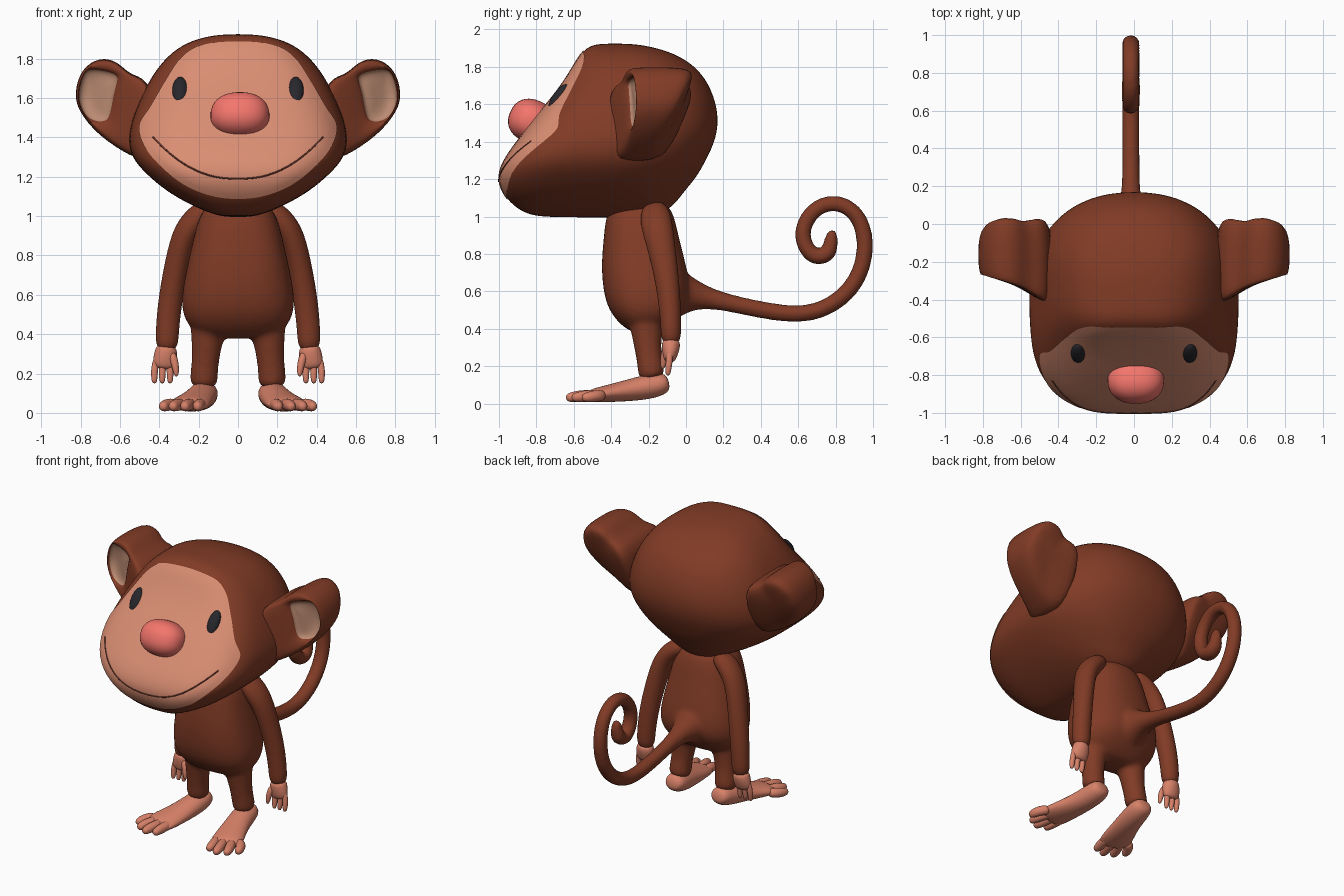
import bpy, bmesh, math
from mathutils import Vector, Matrix
from mathutils.bvhtree import BVHTree

if "Cube" in bpy.data.objects:
    bpy.data.objects.remove(bpy.data.objects["Cube"])


def material(name, rgb):
    m = bpy.data.materials.new(name)
    m.diffuse_color = (*rgb, 1)
    m.use_nodes = True
    m.node_tree.nodes["Principled BSDF"].inputs["Base Color"].default_value = m.diffuse_color
    return m


FUR = material("fur", (0.22, 0.044, 0.019))
FACE = material("face_skin", (0.70, 0.27, 0.17))
SKIN = material("hand_skin", (0.68, 0.22, 0.14))
EAR = material("ear_skin", (0.50, 0.26, 0.17))
NOSE = material("nose_pink", (0.90, 0.18, 0.15))
BLACK = material("eye_black", (0.02, 0.02, 0.025))
LINE = material("mouth_line", (0.16, 0.04, 0.025))


def finish(name, bm, mats, mirror=False, sub=0):
    bmesh.ops.recalc_face_normals(bm, faces=bm.faces[:])
    for f in bm.faces:
        f.smooth = True
    me = bpy.data.meshes.new(name)
    bm.to_mesh(me)
    bm.free()
    for m in mats:
        me.materials.append(m)
    ob = bpy.data.objects.new(name, me)
    bpy.context.collection.objects.link(ob)
    if mirror:
        ob.modifiers.new("mirror", 'MIRROR').use_mirror_merge = False
    if sub:
        s = ob.modifiers.new("subdivide", 'SUBSURF')
        s.levels = s.render_levels = sub
    return ob


def ring(c, u, v, n_back=2.0, n_front=2.0, seg=16):
    # superellipse with half axes u and v, own squareness on each side of u
    pts = []
    for i in range(seg):
        a = 2 * math.pi * i / seg
        e = 2 / (n_back if math.sin(a) > 0 else n_front)
        s, t = [math.copysign(abs(q) ** e, q) for q in (math.cos(a), math.sin(a))]
        pts.append(c + u * s + v * t)
    return pts


def slices(rows, n_back, n_front, seg=24):
    # horizontal rings from rows of (z, front y, back y, half width)
    return [ring(Vector((0, (f + b) / 2, z)), Vector((w, 0, 0)), Vector((0, (b - f) / 2, 0)),
                 n_back, n_front, seg) for z, f, b, w in rows]


def tube(pts, seg=12):
    # rings along a path of (x, y, z, radius[, second radius])
    cs = [Vector(p[:3]) for p in pts]
    rings = []
    for i, p in enumerate(pts):
        t = (cs[min(i + 1, len(cs) - 1)] - cs[max(i - 1, 0)]).normalized()
        u = Vector((1, 0, 0))
        u = (u - t * u.dot(t)).normalized()
        rings.append(ring(cs[i], u * p[3], t.cross(u) * p[-1], seg=seg))
    return rings


def loft(name, shells, mats, mirror=False, sub=2, tip_mat=0, tip_bands=0):
    bm = bmesh.new()
    for rings in shells:
        vs = [[bm.verts.new(co) for co in r] for r in rings]
        k = len(vs[0])
        for j, (a, b) in enumerate(zip(vs, vs[1:])):
            for i in range(k):
                f = bm.faces.new((a[i], a[(i + 1) % k], b[(i + 1) % k], b[i]))
                f.material_index = tip_mat if j >= len(vs) - 1 - tip_bands else 0
        bm.faces.new(vs[0])
        bm.faces.new(vs[-1]).material_index = tip_mat
    return finish(name, bm, mats, mirror, sub)


def blob(name, loc, scale, mat, tilt=0, boxy=1.0, mirror=False):
    bm = bmesh.new()
    bmesh.ops.create_uvsphere(bm, u_segments=32, v_segments=20, radius=1)
    m = Matrix.Translation(loc) @ Matrix.Rotation(tilt, 4, 'X')
    for v in bm.verts:
        v.co = m @ Vector([s * math.copysign(abs(c) ** boxy, c) for c, s in zip(v.co, scale)])
    return finish(name, bm, [mat], mirror)


# Head: stacked slices, square slanted face and rounded back
head = loft("head", [slices([
    (1.925, -0.46, -0.30, 0.07), (1.91, -0.52, -0.19, 0.18), (1.87, -0.565, -0.05, 0.29),
    (1.79, -0.61, 0.07, 0.385), (1.68, -0.68, 0.14, 0.46), (1.55, -0.79, 0.178, 0.52),
    (1.42, -0.89, 0.168, 0.565), (1.30, -0.98, 0.11, 0.55), (1.21, -1.01, 0.06, 0.465),
    (1.13, -0.985, -0.01, 0.37), (1.06, -0.93, -0.06, 0.25), (1.01, -0.85, -0.14, 0.13),
    (0.995, -0.74, -0.25, 0.06)], 2.25, 3.5, 28)], [FUR])
bpy.context.view_layer.update()
surface = BVHTree.FromObject(head, bpy.context.evaluated_depsgraph_get())


def on_face(x, z, lift=0.005):
    # point on the front of the head
    co, no, _, _ = surface.ray_cast(Vector((x, -2, z)), Vector((0, 1, 0)))
    if co is None:
        co, no, _, _ = surface.find_nearest(Vector((x, -0.8, z)))
    return co + no * lift


# Face patch draped over the head
half = [(0, 1.885), (0.19, 1.865), (0.29, 1.80), (0.365, 1.69), (0.44, 1.56), (0.50, 1.45),
        (0.45, 1.32), (0.30, 1.18), (0.15, 1.11), (0, 1.09)]
loop = [Vector(p) for p in half] + [Vector((-x, z)) for x, z in half[-2:0:-1]]
outline = []
for i in range(len(loop)):
    a, b, c, d = [loop[(i + k) % len(loop)] for k in (-1, 0, 1, 2)]
    for t in (0, 0.2, 0.4, 0.6, 0.8):
        outline.append(0.5 * (2 * b + (c - a) * t + (2 * a - 5 * b + 4 * c - d) * t * t
                              + (3 * b - a - 3 * c + d) * t ** 3))
mid = Vector((0, 1.47))
bm = bmesh.new()
grid = [[bm.verts.new(on_face(*(mid + (p - mid) * k / 18))) for p in outline] for k in range(1, 19)]
n = len(outline)
bm.faces.new(grid[0])
for a, b in zip(grid, grid[1:]):
    for i in range(n):
        bm.faces.new((a[i], b[i], b[(i + 1) % n], a[(i + 1) % n]))
finish("face", bm, [FACE])

# Mouth line
cu = bpy.data.curves.new("mouth", 'CURVE')
cu.dimensions = '3D'
cu.bevel_depth = 0.004
sp = cu.splines.new('POLY')
sp.points.add(40)
for i, p in enumerate(sp.points):
    x = -0.43 + 0.86 * i / 40
    p.co = (*on_face(x, 1.19 + 0.21 * abs(x / 0.43) ** 2.3), 1)
cu.materials.append(LINE)
bpy.context.collection.objects.link(bpy.data.objects.new("mouth", cu))

# Nose and eyes
blob("nose", (0.01, -0.825, 1.51), (0.15, 0.125, 0.115), NOSE, tilt=-0.4, boxy=0.88)
blob("eyes", on_face(0.295, 1.64, -0.005), (0.04, 0.03, 0.083), BLACK, tilt=-0.6, mirror=True)

# Ears: thick cups flaring into the head, with a recessed inner panel
outer = [(0.42, 1.70), (0.545, 1.71), (0.61, 1.79), (0.705, 1.81), (0.80, 1.75), (0.835, 1.62),
         (0.81, 1.53), (0.72, 1.42), (0.595, 1.33), (0.42, 1.24)]
inner = [(0.63, 1.63), (0.605, 1.70), (0.62, 1.73), (0.75, 1.755), (0.785, 1.73), (0.815, 1.62),
         (0.80, 1.55), (0.76, 1.485), (0.67, 1.47), (0.645, 1.52)]


def ear_front(x):
    return -0.36 + max(x - 0.5, 0) * 0.3 - max(0.55 - x, 0) * 0.6


def ear_back(x, z):
    return -0.16 + (z - 1.34) * 0.44 + max(0.5 - x, 0) * 1.0


back = [Vector((x, ear_back(x, z), z)) for x, z in outer]
centre = sum(back, Vector()) / len(back)
loft("ears", [[
    [centre + (p - centre) * 0.75 + Vector((0, 0.02, 0)) for p in back],
    [p - Vector((0, 0.015, 0)) for p in back],
    [Vector((x, ear_front(x) + 0.03, z)) for x, z in outer],
    [Vector((x + (0.65 - x) * 0.08, ear_front(x) - 0.005, z + (1.6 - z) * 0.08)) for x, z in outer],
    [Vector((0.71 + (x - 0.71) * 1.04, ear_front(x), 1.61 + (z - 1.61) * 1.04)) for x, z in inner],
    [Vector((x, ear_front(x) + 0.02, z)) for x, z in inner],
    [Vector((0.71 + (x - 0.71) * 0.85, ear_front(x) + 0.04, 1.61 + (z - 1.61) * 0.85)) for x, z in inner],
    [Vector((0.71 + (x - 0.71) * 0.4, ear_front(x) + 0.045, 1.61 + (z - 1.61) * 0.4)) for x, z in inner],
]], [FUR, EAR], mirror=True, tip_mat=1, tip_bands=2)

# Body: torso, legs and curled tail blended together
torso = slices([(1.10, -0.39, -0.11, 0.13), (1.0, -0.43, -0.06, 0.20), (0.9, -0.44, -0.04, 0.225),
                (0.75, -0.455, 0.0, 0.26), (0.6, -0.445, 0.03, 0.29), (0.5, -0.415, 0.0, 0.285),
                (0.43, -0.36, -0.07, 0.245), (0.375, -0.29, -0.13, 0.16)], 2.4, 2.5)
leg = [(0.13, -0.22, 0.52, 0.115), (0.155, -0.21, 0.40, 0.09), (0.163, -0.205, 0.3, 0.074),
       (0.172, -0.19, 0.2, 0.071), (0.175, -0.18, 0.125, 0.08)]
tail = [(-0.08, 0.59, 0.16), (0.0, 0.585, 0.115), (0.07, 0.575, 0.072), (0.18, 0.55, 0.05),
        (0.33, 0.515, 0.048), (0.5, 0.483, 0.048), (0.65, 0.475, 0.048), (0.8, 0.53, 0.049),
        (0.925, 0.66, 0.049), (0.967, 0.83, 0.048), (0.94, 0.98, 0.048), (0.86, 1.063, 0.047),
        (0.76, 1.078, 0.047), (0.67, 1.03, 0.047), (0.615, 0.93, 0.047), (0.635, 0.83, 0.05),
        (0.70, 0.772, 0.054), (0.765, 0.80, 0.053), (0.775, 0.86, 0.042), (0.785, 0.935, 0.028)]
body = loft("body_legs_tail", [
    torso, tube(leg), tube([(-p[0], *p[1:]) for p in leg]),
    tube([(-0.017, y, z, r) for y, z, r in tail])], [FUR])
rm = body.modifiers.new("blend", 'REMESH')
rm.mode = 'VOXEL'
rm.voxel_size = 0.014
rm.use_smooth_shade = True
sm = body.modifiers.new("soften", 'SMOOTH')
sm.factor = 0.5
sm.iterations = 8

# Arms
loft("arms", [tube([
    (0.12, -0.165, 1.06, 0.05, 0.06), (0.20, -0.165, 1.005, 0.068, 0.088),
    (0.27, -0.15, 0.92, 0.067, 0.086), (0.308, -0.12, 0.78, 0.063, 0.073),
    (0.344, -0.09, 0.58, 0.064, 0.063), (0.36, -0.08, 0.42, 0.061, 0.057),
    (0.362, -0.08, 0.31, 0.06, 0.055)])], [FUR], mirror=True)

# Hands: palm, three fingers and a thumb
fingers = [tube([(x, -0.085, 0.29, 0.018), (x + d, -0.09, 0.22, 0.02), (x + d, -0.095, 0.18, 0.018),
                 (x + d, -0.098, 0.148, 0.012)], 8)
           for x, d in ((0.345, 0.0), (0.38, 0.005), (0.412, 0.013))]
thumb = tube([(0.34, -0.10, 0.31, 0.024), (0.318, -0.12, 0.25, 0.022), (0.312, -0.125, 0.18, 0.013)], 8)
palm = tube([(0.362, -0.08, 0.345, 0.05, 0.046), (0.366, -0.08, 0.31, 0.06, 0.053),
             (0.373, -0.085, 0.26, 0.064, 0.042), (0.377, -0.088, 0.22, 0.052, 0.027)])
loft("hands", [palm, thumb] + fingers, [SKIN], mirror=True)

# Feet: wedge sole with raised heel and four toes
sole = tube([(0.17, -0.09, 0.115, 0.05, 0.04), (0.172, -0.13, 0.105, 0.075, 0.064),
             (0.18, -0.21, 0.088, 0.08, 0.07), (0.205, -0.33, 0.066, 0.088, 0.058),
             (0.24, -0.45, 0.049, 0.108, 0.044), (0.265, -0.53, 0.038, 0.105, 0.033)])
toes = [tube([(bx, -0.44, 0.045, 0.03), (0.4 * bx + 0.6 * x, y + 0.08, 0.042, 0.035),
              (x, y + 0.025, 0.034, 0.031), (x, y - 0.008, 0.03, 0.019)], 8)
        for bx, x, y in ((0.18, 0.205, -0.615), (0.23, 0.27, -0.635), (0.275, 0.33, -0.605),
                         (0.315, 0.38, -0.55))]
loft("feet", [sole] + toes, [SKIN], mirror=True)
